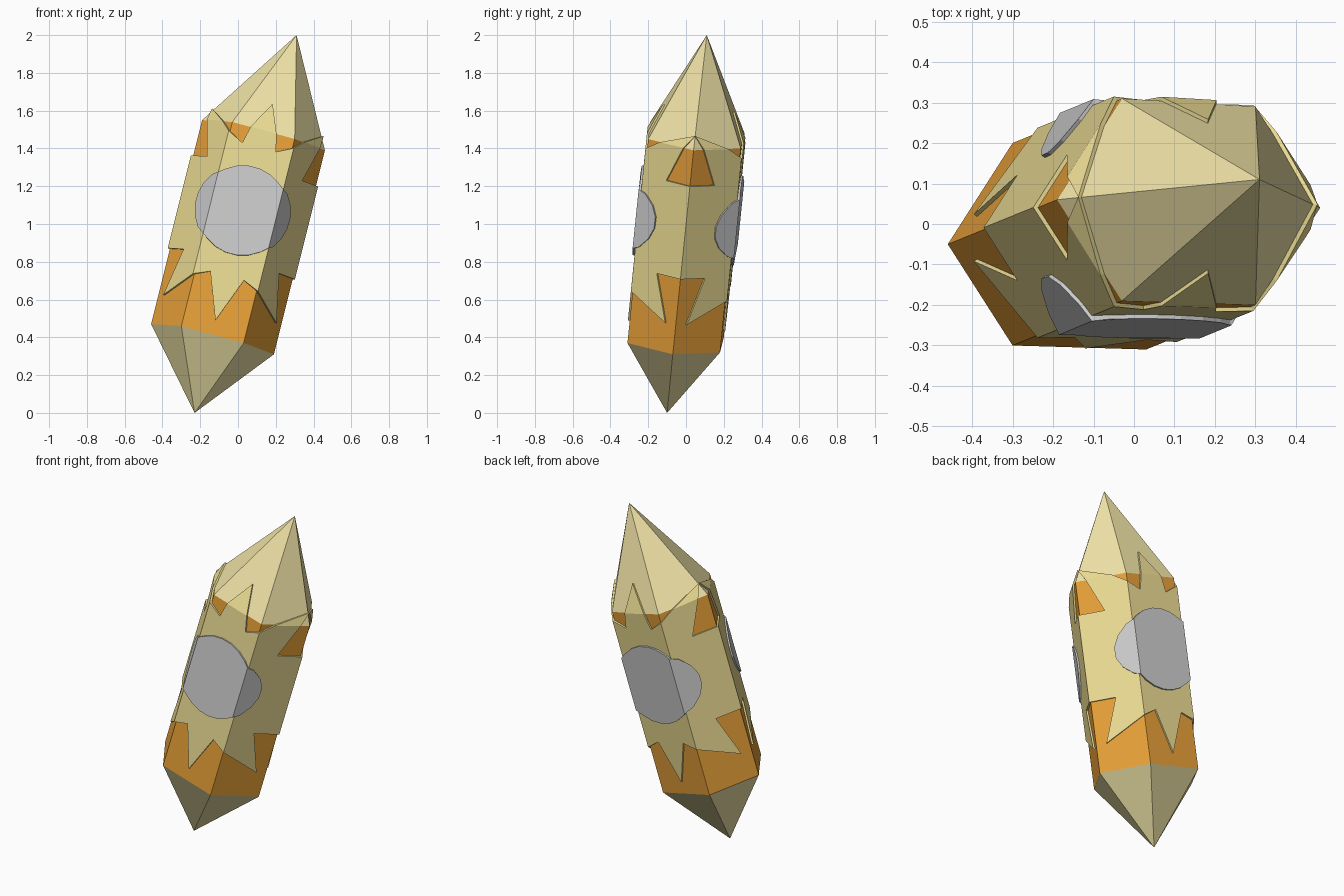
import bpy, bmesh, math
from mathutils import Vector

if "Cube" in bpy.data.objects:
    bpy.data.objects.remove(bpy.data.objects["Cube"])

# Crystal layout: tilted hexagon ring, its shift up the shaft, and both points
LOW = [Vector(p) for p in ((-.46, -.05, .47), (-.30, -.30, .46), (.03, -.31, .37),
                           (.19, -.07, .31), (.03, .18, .32), (-.30, .20, .40))]
SHAFT = Vector((.27, .11, 1.08))
TOP = Vector((.31, .11, 2.0))
BOTTOM = Vector((-.23, -.10, 0))


def material(name, rgb):
    m = bpy.data.materials.new(name)
    m.diffuse_color = (*rgb, 1)
    m.use_nodes = True
    m.node_tree.nodes["Principled BSDF"].inputs["Base Color"].default_value = m.diffuse_color
    return m


ORANGE = material("orange", (.80, .35, .04))
SAND = material("sand", (.83, .71, .29))
PALE = material("pale_sand", (.86, .76, .38))


def finish(bm, name, mats=(), thickness=0):
    mesh = bpy.data.meshes.new(name)
    bm.to_mesh(mesh)
    bm.free()
    ob = bpy.data.objects.new(name, mesh)
    bpy.context.collection.objects.link(ob)
    for m in mats:
        mesh.materials.append(m)
    if thickness:
        mod = ob.modifiers.new("thickness", 'SOLIDIFY')
        mod.thickness = thickness
        mod.offset = 1
        mod.use_even_offset = True
    return ob


def on_crystal(u, v):
    """u counts faces round the shaft; v is 0-1 on the shaft, 1-2 on the upper point."""
    i = int(math.floor(u))
    p = LOW[i % 6].lerp(LOW[(i + 1) % 6], u - i) + SHAFT * min(v, 1)
    return p.lerp(TOP, v - 1) if v > 1 else p


# Crystal core: orange shaft with pale points
bm = bmesh.new()
lo = [bm.verts.new(p) for p in LOW]
hi = [bm.verts.new(p + SHAFT) for p in LOW]
top, bottom = bm.verts.new(TOP), bm.verts.new(BOTTOM)
for i in range(6):
    j = (i + 1) % 6
    bm.faces.new((lo[i], lo[j], hi[j], hi[i]))
    bm.faces.new((hi[i], hi[j], top)).material_index = 1
    bm.faces.new((lo[j], lo[i], bottom)).material_index = 1
finish(bm, "crystal_core", (ORANGE, PALE))

# Jagged sleeve: unrolled zigzag outline, creased at the edges and wrapped round
half = [(0, .37), (.5, .37), (.21, .144), (1.23, .287), (1.49, .068)]
half += [(3 - u, v) for u, v in reversed(half[:-1])]
upper = [(3, .825), (2.5, .825), (3, 1.12), (1.77, .917), (1.5, 1.27)]
half += upper + [(3 - u, v) for u, v in reversed(upper[:-1])]
bm = bmesh.new()
for start in (0, 3):
    bm.faces.new([bm.verts.new((u + start, v, 0)) for u, v in half])
for co, no in [((k, 0, 0), (1, 0, 0)) for k in (1, 2, 4, 5)] + [((0, 1, 0), (0, 1, 0))]:
    bmesh.ops.bisect_plane(bm, geom=bm.verts[:] + bm.edges[:] + bm.faces[:],
                           dist=1e-5, plane_co=co, plane_no=no)
for v in bm.verts:
    v.co = on_crystal(v.co.x, v.co.y)
bmesh.ops.remove_doubles(bm, verts=bm.verts[:], dist=1e-4)
bm.normal_update()
finish(bm, "jagged_sleeve", (SAND,), .01)


# Round plates: circles trimmed out of three neighbouring shaft faces
def plate(name, first, centre, radius=.237, sides=24):
    bm = bmesh.new()
    cols = [(bm.verts.new(on_crystal(first + k, 0)), bm.verts.new(on_crystal(first + k, 1)))
            for k in range(4)]
    for a, b in zip(cols, cols[1:]):
        bm.faces.new((a[0], b[0], b[1], a[1]))
    for k in range(sides):
        a = 2 * math.pi * k / sides
        n = Vector((math.cos(a), 0, math.sin(a)))
        bmesh.ops.bisect_plane(bm, geom=bm.verts[:] + bm.edges[:] + bm.faces[:], dist=1e-6,
                               plane_co=Vector(centre) + n * radius, plane_no=n,
                               clear_outer=True)
    bm.normal_update()
    finish(bm, name, (), .02)


plate("front_plate", 0, (.025, 0, 1.07))
plate("back_plate", 3, (.025, 0, 1.02))
